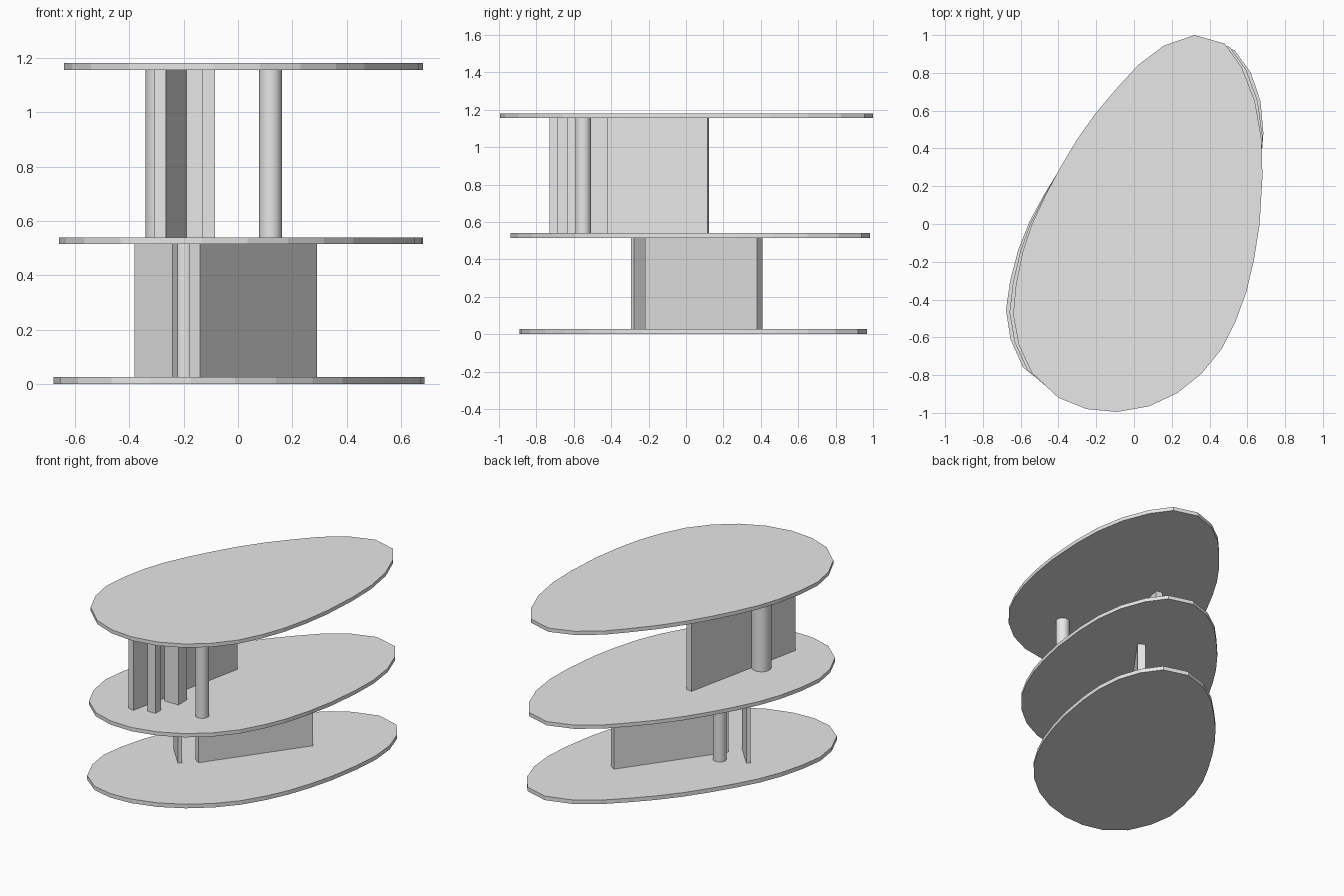
import bpy
import bmesh
from mathutils import Vector

# Remove the default cube only
default_cube = bpy.data.objects.get("Cube")
if default_cube:
    bpy.data.objects.remove(default_cube, do_unlink=True)

# Single plain grey material
grey = bpy.data.materials.new("plain_grey")
grey.use_nodes = True
grey.diffuse_color = (0.8, 0.8, 0.8, 1)
grey.node_tree.nodes["Principled BSDF"].inputs["Base Color"].default_value = (0.8, 0.8, 0.8, 1)


def prism(name, outline, bottom, top):
    """Extrude a flat counter-clockwise outline from bottom to top."""
    bm = bmesh.new()
    base = bm.faces.new([bm.verts.new((x, y, bottom)) for x, y in outline])
    extruded = bmesh.ops.extrude_face_region(bm, geom=[base], use_keep_orig=True)
    lifted = [v for v in extruded["geom"] if isinstance(v, bmesh.types.BMVert)]
    bmesh.ops.translate(bm, verts=lifted, vec=(0, 0, top - bottom))
    bmesh.ops.recalc_face_normals(bm, faces=bm.faces)
    mesh = bpy.data.meshes.new(name)
    bm.to_mesh(mesh)
    bm.free()
    mesh.materials.append(grey)
    part = bpy.data.objects.new(name, mesh)
    bpy.context.collection.objects.link(part)
    return part


def wall(name, start, end, thickness, bottom, top):
    """Straight wall; start-end is its right-hand face, thickness goes to the left."""
    a, b = Vector(start), Vector(end)
    along = (b - a).normalized()
    side = Vector((-along.y, along.x)) * thickness
    return prism(name, [a, b, b + side, a + side], bottom, top)


def box(name, left, right, front, back, bottom, top):
    outline = [(left, front), (right, front), (right, back), (left, back)]
    return prism(name, outline, bottom, top)


def column(name, x, y, radius, bottom, top):
    bpy.ops.mesh.primitive_cylinder_add(vertices=32, radius=radius, depth=top - bottom,
                                        location=(x, y, (bottom + top) / 2))
    part = bpy.context.object
    part.name = name
    part.data.materials.append(grey)
    bpy.ops.object.shade_smooth_by_angle()
    return part


# Egg-shaped roof outline, clockwise from the back tip
ROOF = [(.32, 1), (.48, .955), (.57, .83), (.64, .65), (.675, .45), (.68, .25),
        (.665, 0), (.635, -.19), (.595, -.36), (.54, -.51), (.465, -.66),
        (.36, -.79), (.23, -.895), (.08, -.965), (-.09, -.995), (-.25, -.98),
        (-.4, -.92), (-.54, -.79), (-.61, -.64), (-.64, -.48), (-.625, -.32),
        (-.59, -.15), (-.54, 0), (-.47, .15), (-.39, .3), (-.3, .45),
        (-.2, .59), (-.09, .72), (.02, .84), (.16, .945)]
LONG_AXIS = Vector((.55, .835))
SHORT_AXIS = Vector((.835, -.55))


def slab_outline(amount):
    """Skew the egg and pull in its front right side; lower slabs change more."""
    outline = []
    for point in map(Vector, ROOF):
        along, across = point.dot(LONG_AXIS), point.dot(SHORT_AXIS)
        bulge = max(across, 0)
        shift = SHORT_AXIS * (.06 * along - .17 * bulge) + LONG_AXIS * (.1 * bulge)
        outline.append(point + shift * amount)
    return outline[::-1]


# Floor slabs, from the ground up
GROUND_TOP, MIDDLE_BASE, MIDDLE_TOP, ROOF_BASE, ROOF_TOP = .027, .515, .54, 1.155, 1.18
prism("ground_slab", slab_outline(1), 0, GROUND_TOP)
prism("middle_slab", slab_outline(.5), MIDDLE_BASE, MIDDLE_TOP)
prism("roof_slab", slab_outline(0), ROOF_BASE, ROOF_TOP)

# Lower storey
lower = (GROUND_TOP, MIDDLE_BASE)
wall("lower_long_wall", (-.14, -.22), (.29, .38), .05, *lower)
wall("lower_short_wall", (-.38, -.14), (-.24, -.295), .025, *lower)
column("lower_column", -.195, -.08, .042, *lower)

# Upper storey
upper = (MIDDLE_TOP, ROOF_BASE)
wall("upper_long_wall", (-.265, -.73), (-.085, .115), .043, *upper)
box("upper_front_pier", -.19, -.13, -.69, -.63, *upper)
box("upper_back_pier", -.19, -.085, -.51, -.42, *upper)
column("upper_front_column", .12, -.55, .042, *upper)
column("upper_side_column", -.28, -.4, .06, *upper)
